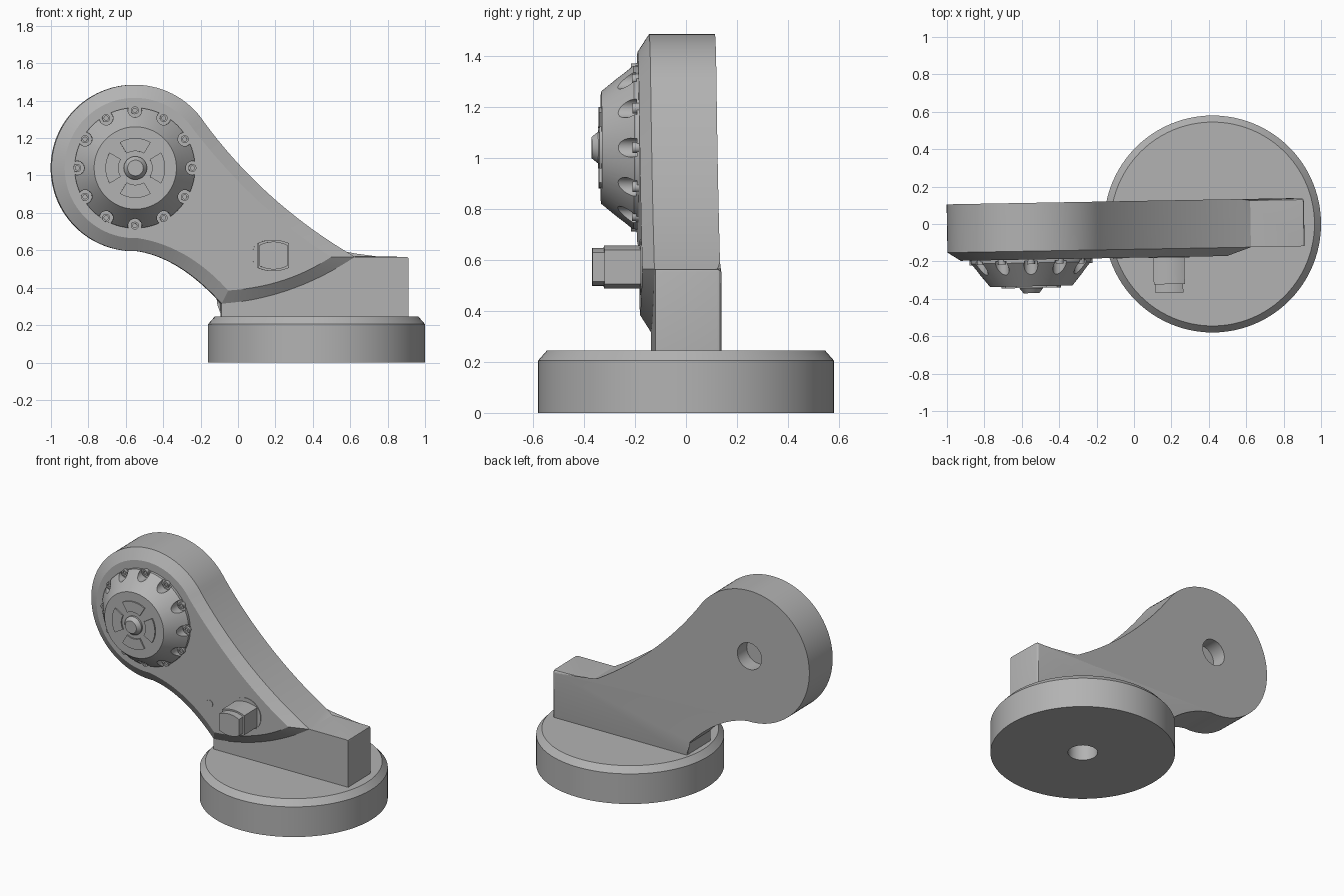
import bpy, bmesh
from math import radians, sin, cos

cube = bpy.data.objects.get("Cube")
if cube:
    bpy.data.objects.remove(cube, do_unlink=True)

grey = bpy.data.materials.new("plain grey")
grey.use_nodes = True
grey.diffuse_color = (0.45, 0.45, 0.45, 1)
grey.node_tree.nodes["Principled BSDF"].inputs["Base Color"].default_value = (0.45, 0.45, 0.45, 1)

TILT = 0.018          # the whole arm is turned slightly about z
DIAL = (-0.555, 1.04)  # x, z of the round head
KNOB = (0.183, 0.572)


def arc(center, r, start=0, end=360, n=64):
    """Points on an arc; a full circle leaves out the repeated last point."""
    steps = n if end - start >= 360 else n - 1
    angles = [radians(start + (end - start) * i / steps) for i in range(n)]
    return [(center[0] + r * cos(a), center[1] + r * sin(a)) for a in angles]


def curve(a, mid, b, n=20):
    """Quadratic curve from a through mid to b."""
    c = [2 * m - (p + q) / 2 for p, m, q in zip(a, mid, b)]
    pts = []
    for i in range(n + 1):
        t = i / n
        pts.append(tuple((1 - t) ** 2 * p + 2 * t * (1 - t) * k + t * t * q
                         for p, k, q in zip(a, c, b)))
    return pts


def loft(name, sections, upright=False, round_last=0):
    """Skin closed outlines placed at depths along y (or along z if upright)."""
    bm = bmesh.new()
    rings = []
    for pts, d in sections:
        rings.append([bm.verts.new((u, v, d) if upright else (u, d, v)) for u, v in pts])
    n = len(rings[0])
    for low, high in zip(rings, rings[1:]):
        for i in range(n):
            j = (i + 1) % n
            bm.faces.new((low[i], low[j], high[j], high[i]))
    bm.faces.new(rings[0][::-1])
    cap = bm.faces.new(rings[-1])
    if round_last:
        bmesh.ops.bevel(bm, geom=list(cap.edges), offset=round_last, segments=3,
                        profile=0.5, affect='EDGES')
    bmesh.ops.recalc_face_normals(bm, faces=bm.faces)
    mesh = bpy.data.meshes.new(name)
    bm.to_mesh(mesh)
    bm.free()
    mesh.materials.append(grey)
    obj = bpy.data.objects.new(name, mesh)
    bpy.context.collection.objects.link(obj)
    if not upright:
        obj.rotation_euler.z = TILT
    return obj


def activate(obj):
    bpy.ops.object.select_all(action='DESELECT')
    obj.select_set(True)
    bpy.context.view_layer.objects.active = obj


def smooth(obj):
    activate(obj)
    bpy.ops.object.shade_smooth_by_angle(angle=radians(25))


def cut(obj, cutters):
    for cutter in cutters:
        activate(obj)
        mod = obj.modifiers.new("cut", 'BOOLEAN')
        mod.object = cutter
        mod.solver = 'EXACT'
        bpy.ops.object.modifier_apply(modifier=mod.name)
        bpy.data.objects.remove(cutter, do_unlink=True)


# Round base with a chamfered rim and a hole underneath
mid = (0.42, 0)
base = loft("base", [(arc(mid, 0.58, n=96), 0), (arc(mid, 0.58, n=96), 0.205),
                     (arc(mid, 0.545, n=96), 0.245)], upright=True)
cut(base, [loft("base_hole", [(arc(mid, 0.093, n=48), z) for z in (-0.1, 0.2)], upright=True)])
smooth(base)

# Arm outlines: round head, lower neck, foot arc and upper neck
head = arc(DIAL, 0.445, 33, 272, 64)
neck_low = curve(head[-1], (-0.313, 0.508), (-0.09, 0.315))
foot = curve((-0.09, 0.315), (0.275, 0.39), (0.623, 0.565))
neck_top = curve((0.623, 0.565), (0.18, 0.885), head[0])
head_in = arc(DIAL, 0.375, 33, 272, 64)
neck_low_in = curve(head_in[-1], (-0.286, 0.575), (-0.056, 0.385))
foot_in = curve((-0.056, 0.385), (0.24, 0.44), (0.495, 0.565))
neck_top_in = curve((0.495, 0.565), (0.115, 0.855), head_in[0])

# Arm body and foot block in one piece, rounded on the back, with a rear hole
block = [(-0.09, 0.225), (0.91, 0.225), (0.91, 0.553), (0.907, 0.562), (0.898, 0.565)]
outline = head + neck_low[1:] + block + neck_top[:-1]
body = loft("arm_body", [(outline, -0.135), (outline, 0.123)], round_last=0.018)
cut(body, [loft("arm_hole", [(arc(DIAL, 0.09, n=48), y) for y in (0.02, 0.3)])])
smooth(body)

# Chamfered front of the arm
outer = head + neck_low[1:] + foot[1:] + neck_top[1:-1]
inner = head_in + neck_low_in[1:] + foot_in[1:] + neck_top_in[1:-1]
smooth(loft("arm_front", [(outer, -0.135), (inner, -0.18)]))

# Conical dial with twelve scallops around its rim
dial = loft("dial", [(arc(DIAL, r, n=96), y) for r, y in
                     ((0.322, -0.17), (0.322, -0.198), (0.22, -0.323))])
seats = arc(DIAL, 0.308, n=12)
cut(dial, [loft("scallop", [(arc(p, 0.037, n=24), y) for y in (-0.4, -0.188)]) for p in seats])
smooth(dial)

# A small socket screw in each scallop
for p in seats:
    smooth(loft("dial_screw", [(arc(p, r, n=20), y) for r, y in
                               ((0.021, -0.17), (0.021, -0.205), (0.011, -0.205),
                                (0.011, -0.195))]))

# Thin raised sectors on the dial face
for k in range(4):
    a = 90 * k
    sector = arc(DIAL, 0.16, a - 31, a + 31, 16) + arc(DIAL, 0.09, a - 31, a + 31, 16)[::-1]
    smooth(loft("dial_sector", [(sector, -0.32), (sector, -0.332)]))

# Centre hub
smooth(loft("dial_hub", [(arc(DIAL, r, n=40), y) for r, y in
                         ((0.062, -0.32), (0.062, -0.335), (0.042, -0.36))]))


# Knob with flat sides and bowed top and bottom
def bowed(w, edge, peak):
    x, z = KNOB
    top = curve((x + w, z + edge), (x, z + peak), (x - w, z + edge), 12)
    return top + [(2 * x - u, 2 * z - v) for u, v in top]


smooth(loft("knob_body", [(bowed(0.083, 0.066, 0.084), y) for y in (-0.17, -0.325)]))
smooth(loft("knob_tip", [(bowed(0.074, 0.056, 0.074), y) for y in (-0.32, -0.371)]))

# Thin round plates on the arm front
smooth(loft("knob_plate", [(arc(KNOB, 0.11), y) for y in (-0.178, -0.184)]))
smooth(loft("small_plate", [(arc((-0.09, 0.572), 0.025, n=24), y) for y in (-0.178, -0.184)]))
